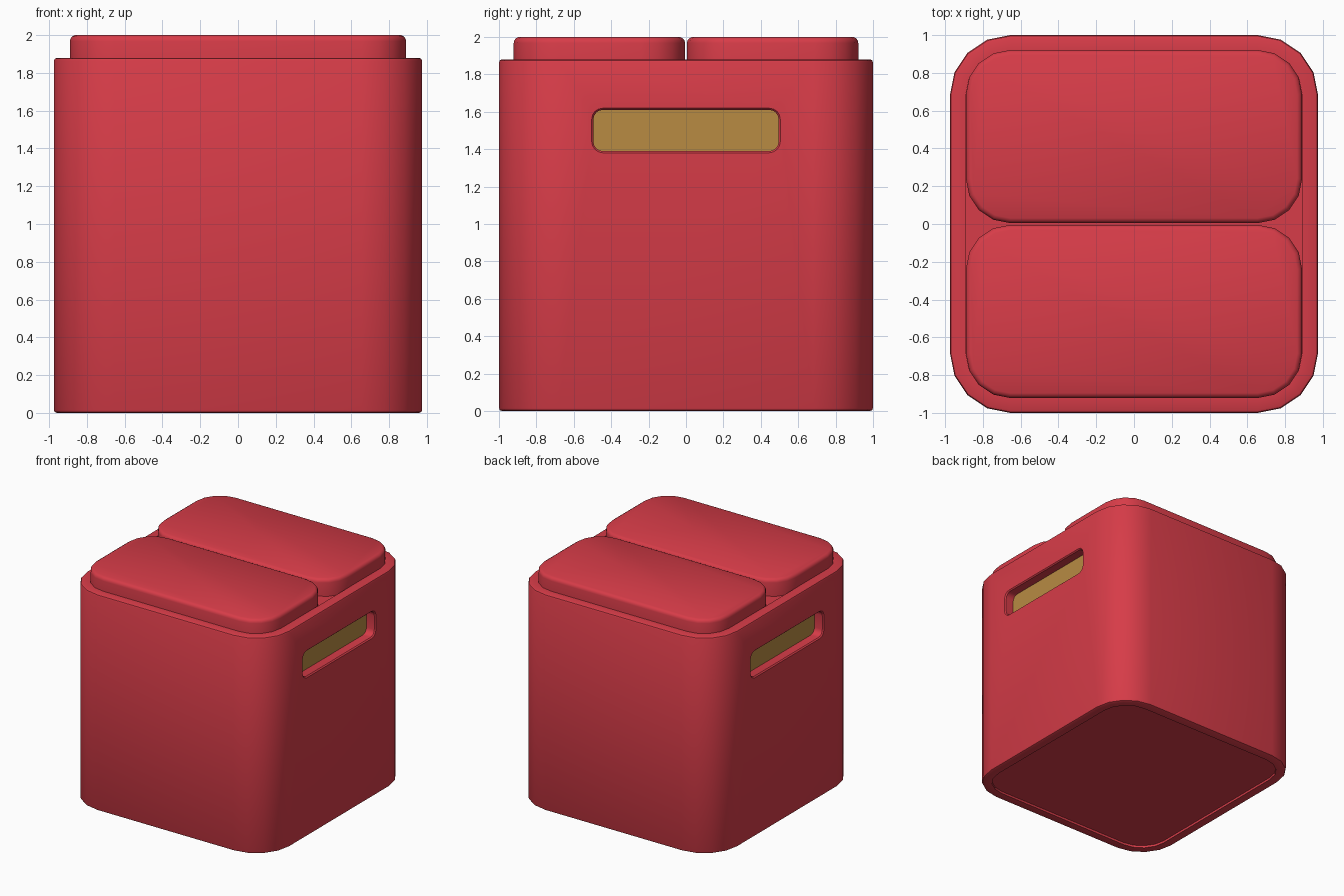
import bpy, bmesh
from math import sin, cos, pi
from mathutils import Matrix

if "Cube" in bpy.data.objects:
    bpy.data.objects.remove(bpy.data.objects["Cube"])


def material(name, color):
    m = bpy.data.materials.new(name)
    m.diffuse_color = color
    m.use_nodes = True
    m.node_tree.nodes["Principled BSDF"].inputs["Base Color"].default_value = m.diffuse_color
    return m


RED = material("red_shell", (0.68, 0.045, 0.065, 1))
GOLD = material("gold_panel", (0.48, 0.26, 0.055, 1))


def rounded_rect(hx, hy, r, segs):
    pts = []
    for i, (sx, sy) in enumerate([(1, 1), (-1, 1), (-1, -1), (1, -1)]):
        for k in range(segs + 1):
            a = (i + k / segs) * pi / 2
            pts.append((sx * (hx - r) + r * cos(a), sy * (hy - r) + r * sin(a)))
    return pts


def loft(name, hx, hy, r, segs, rings, mat, matrix=Matrix()):
    """Stack inset rounded rectangles, rings = [(inset, height)], capped at both ends."""
    bm = bmesh.new()
    loops = []
    for inset, z in rings:
        pts = rounded_rect(hx - inset, hy - inset, r - inset, segs)
        loops.append([bm.verts.new((x, y, z)) for x, y in pts])
    n = len(loops[0])
    for a, b in zip(loops, loops[1:]):
        for i in range(n):
            j = (i + 1) % n
            bm.faces.new((a[i], a[j], b[j], b[i]))
    bm.faces.new(loops[0][::-1])
    bm.faces.new(loops[-1])
    bm.transform(matrix)
    bmesh.ops.recalc_face_normals(bm, faces=bm.faces)
    mesh = bpy.data.meshes.new(name)
    bm.to_mesh(mesh)
    bm.free()
    mesh.materials.append(mat)
    obj = bpy.data.objects.new(name, mesh)
    bpy.context.collection.objects.link(obj)
    return obj


def smooth(obj):
    bpy.ops.object.select_all(action='DESELECT')
    obj.select_set(True)
    bpy.context.view_layer.objects.active = obj
    bpy.ops.object.shade_smooth_by_angle(angle=0.6)


# Box body: raised rim at the top, recessed underside
WALL = 0.083
body = loft("box_body", 0.975, 1.0, 0.32, 4,
            [(WALL, 0.02), (WALL, 0.0), (0.016, 0.0), (0.005, 0.005), (0.0, 0.016),
             (0.0, 1.864), (0.005, 1.875), (0.016, 1.88), (WALL, 1.88), (WALL, 1.85)], RED)

# Handle slots on both sides, each backed by a gold panel
for side, s in (("right", 1), ("left", -1)):
    turn = Matrix.Rotation(s * pi / 2, 4, 'Y') @ Matrix.Rotation(0, 4, 'Z')
    place = Matrix.Translation((0, 0, 1.5)) @ turn
    cutter = loft(side + "_slot_cutter", 0.11, 0.495, 0.05, 4,
                  [(0, 0.88), (0, 0.965), (-0.01, 0.976), (-0.01, 1.1)], RED, place)
    cutter.hide_render = True
    mod = body.modifiers.new(side + "_slot", 'BOOLEAN')
    mod.operation = 'DIFFERENCE'
    mod.solver = 'EXACT'
    mod.object = cutter
    bpy.context.view_layer.objects.active = body
    bpy.ops.object.modifier_apply(modifier=mod.name)
    bpy.data.objects.remove(cutter)
    loft(side + "_handle_panel", 0.115, 0.5, 0.05, 4,
         [(0, 0.86), (0, 0.89)], GOLD, place)
smooth(body)

# Two rounded lids side by side
for name, s in (("front_lid", -1), ("back_lid", 1)):
    lid = loft(name, 0.89, 0.458, 0.235, 4,
               [(0, 1.845), (0, 1.968), (0.003, 1.981), (0.011, 1.992), (0.026, 2.0)],
               RED, Matrix.Translation((0, s * 0.463, 0)))
    smooth(lid)
